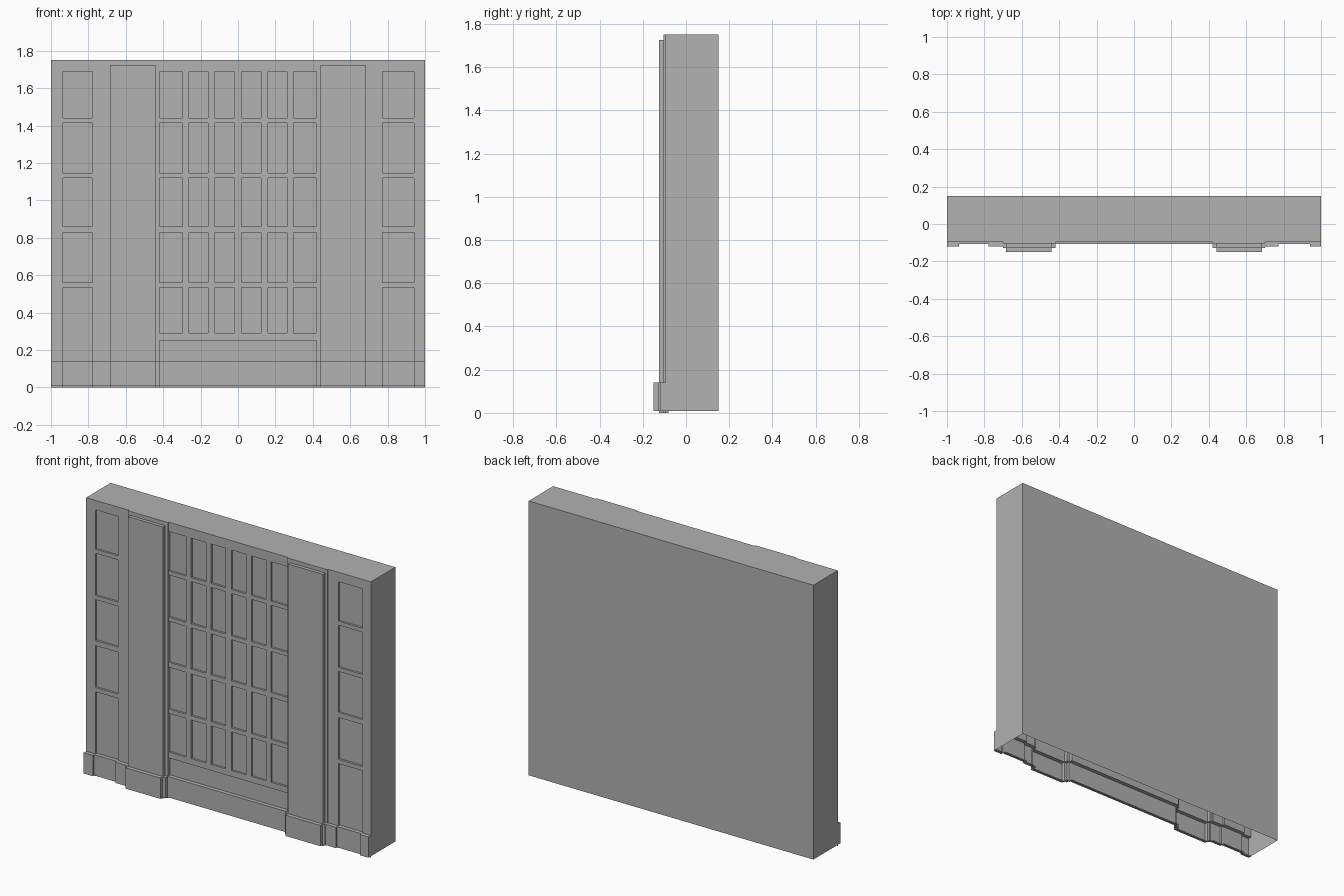
import bpy
import bmesh

cube = bpy.data.objects.get("Cube")
if cube:
    bpy.data.objects.remove(cube, do_unlink=True)

# Main sizes
BACK, HEIGHT = 0.15, 1.75
WALL, FRAME, RECESS, PILASTER = -0.095, -0.103, -0.082, -0.125
FLOOR_GAP, SKIRT_TOP, SKIRT_DEPTH = 0.008, 0.14, 0.025

grey = bpy.data.materials.new("plaster_grey")
grey.use_nodes = True
colour = (0.445, 0.445, 0.445, 1)
grey.diffuse_color = colour
grey.node_tree.nodes["Principled BSDF"].inputs["Base Color"].default_value = colour

# Raised and sunken rectangles: x0, x1, z0, z1, depth
rows = [(0.29, 0.535), (0.562, 0.828), (0.86, 1.12), (1.146, 1.414), (1.44, 1.69)]
half_columns = [(0.02, 0.123), (0.16, 0.262), (0.298, 0.42)]
side_columns = [(-0.936, -0.778), (0.772, 0.941)]
areas = []
for s in (-1, 1):
    edges = sorted((0.42 * s, 0.70 * s))
    areas.append((*edges, 0, HEIGHT, FRAME))
    edges = sorted((0.44 * s, 0.684 * s))
    areas.append((*edges, 0, 1.725, PILASTER))
    for a, b in half_columns:
        for z0, z1 in rows:
            areas.append((*sorted((a * s, b * s)), z0, z1, RECESS))
for a, b in side_columns:
    for i, (z0, z1) in enumerate(rows):
        areas.append((a, b, z0 if i else 0, z1, RECESS))
areas.append((-0.42, 0.42, 0, 0.252, RECESS))

xs = sorted({-1, 1} | {x for a in areas for x in a[:2]})
zs = sorted({0, FLOOR_GAP, SKIRT_TOP, HEIGHT} | {z for a in areas for z in a[2:4]})


def depth(i, k):
    """Front depth of one cell; the skirting follows the relief further out."""
    x, z = (xs[i] + xs[i + 1]) / 2, (zs[k] + zs[k + 1]) / 2
    y = WALL
    for x0, x1, z0, z1, d in areas:
        if x0 < x < x1 and z0 < z < z1:
            y = d
    return y - SKIRT_DEPTH if FLOOR_GAP < z < SKIRT_TOP else y


def quad(bm, *points):
    bm.faces.new([bm.verts.new(p) for p in points])


def finish(bm, name):
    bmesh.ops.remove_doubles(bm, verts=bm.verts, dist=0.0005)
    mesh = bpy.data.meshes.new(name)
    bm.to_mesh(mesh)
    bm.free()
    mesh.materials.append(grey)
    bpy.context.collection.objects.link(bpy.data.objects.new(name, mesh))


skirting, front, shell = bmesh.new(), bmesh.new(), bmesh.new()
nx, nz = len(xs) - 1, len(zs) - 1

# Relief of the front: flat cells joined by steps
for k in range(nz):
    z0, z1 = zs[k], zs[k + 1]
    bm = skirting if z1 <= SKIRT_TOP else front
    for i in range(nx):
        x0, x1, y = xs[i], xs[i + 1], depth(i, k)
        quad(bm, (x0, y, z0), (x1, y, z0), (x1, y, z1), (x0, y, z1))
        if i + 1 < nx and depth(i + 1, k) != y:
            n = depth(i + 1, k)
            quad(bm, (x1, y, z0), (x1, n, z0), (x1, n, z1), (x1, y, z1))
        if k + 1 < nz and depth(i, k + 1) != y:
            n = depth(i, k + 1)
            quad(bm, (x0, y, z1), (x1, y, z1), (x1, n, z1), (x0, n, z1))

# Sides, top and back of the wall; the underside stays open
for k in range(1, nz):
    z0, z1, a, b = zs[k], zs[k + 1], depth(0, k), depth(nx - 1, k)
    quad(shell, (-1, BACK, z0), (-1, a, z0), (-1, a, z1), (-1, BACK, z1))
    quad(shell, (1, b, z0), (1, BACK, z0), (1, BACK, z1), (1, b, z1))
for i in range(nx):
    x0, x1, y = xs[i], xs[i + 1], depth(i, nz - 1)
    quad(shell, (x0, y, HEIGHT), (x1, y, HEIGHT), (x1, BACK, HEIGHT), (x0, BACK, HEIGHT))
quad(shell, (1, BACK, FLOOR_GAP), (-1, BACK, FLOOR_GAP), (-1, BACK, HEIGHT), (1, BACK, HEIGHT))

finish(skirting, "skirting")
finish(front, "panelled_front")
finish(shell, "wall_shell")
